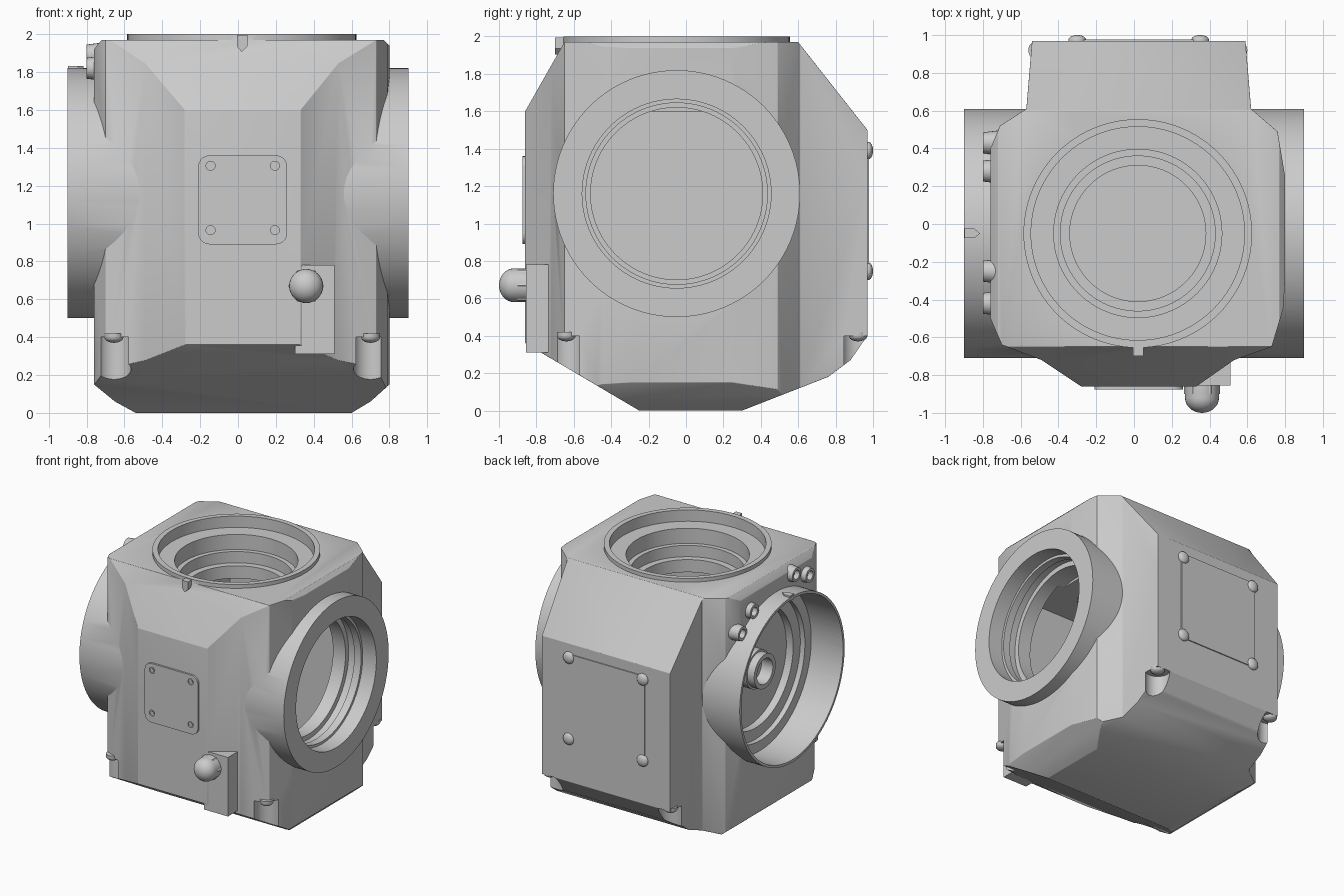
import bpy, bmesh, math
from mathutils import Vector, Matrix

if "Cube" in bpy.data.objects:
    bpy.data.objects.remove(bpy.data.objects["Cube"])


def finish(name, bm, smooth=True):
    bmesh.ops.remove_doubles(bm, verts=bm.verts, dist=1e-5)
    bmesh.ops.recalc_face_normals(bm, faces=bm.faces)
    me = bpy.data.meshes.new(name)
    bm.to_mesh(me)
    bm.free()
    ob = bpy.data.objects.new(name, me)
    bpy.context.collection.objects.link(ob)
    if smooth:
        shade(ob)
    return ob


def shade(ob):
    bpy.ops.object.select_all(action='DESELECT')
    ob.select_set(True)
    bpy.context.view_layer.objects.active = ob
    bpy.ops.object.shade_smooth_by_angle(angle=math.radians(30))


def prism(name, pts, axis, a, b):
    """Extrude a 2D outline along one axis from a to b."""
    put = {'X': lambda u, v, w: (w, u, v), 'Y': lambda u, v, w: (u, w, v),
           'Z': lambda u, v, w: (u, v, w)}[axis]
    bm = bmesh.new()
    f = bm.faces.new([bm.verts.new(put(u, v, a)) for u, v in pts])
    r = bmesh.ops.extrude_face_region(bm, geom=[f])
    d = Vector(put(0, 0, b - a))
    bmesh.ops.translate(bm, vec=d, verts=[g for g in r['geom'] if isinstance(g, bmesh.types.BMVert)])
    return finish(name, bm)


def box(name, lo, hi):
    return prism(name, [(lo[0], lo[1]), (hi[0], lo[1]), (hi[0], hi[1]), (lo[0], hi[1])], 'Z', lo[2], hi[2])


def lathe(name, prof, origin, direction, n=64):
    """Revolve (radius, height) points around a direction."""
    bm = bmesh.new()
    vs = [bm.verts.new((r, 0, h)) for r, h in prof]
    es = [bm.edges.new(p) for p in zip(vs, vs[1:])]
    bmesh.ops.spin(bm, geom=vs + es, cent=(0, 0, 0), axis=(0, 0, 1), angle=2 * math.pi, steps=n)
    q = Vector(direction).to_track_quat('Z', 'Y').to_matrix().to_4x4()
    bm.transform(Matrix.Translation(origin) @ q)
    return finish(name, bm)


def disc(name, r, origin, direction, h, n=32):
    return lathe(name, [(0, 0), (r, 0), (r, h), (0, h)], origin, direction, n)


def dome(name, r, origin, direction, h):
    pts = [(r * math.cos(t), h * math.sin(t)) for t in [i * math.pi / 12 for i in range(6)]]
    return lathe(name, [(0, -.02), (r, -.02)] + pts + [(0, h)], origin, direction, 24)


def boolean(ob, tool, op):
    m = ob.modifiers.new(op, 'BOOLEAN')
    m.operation, m.object, m.solver = op, tool, 'EXACT'
    bake(ob)
    bpy.data.objects.remove(tool)


def bake(ob):
    bpy.context.view_layer.objects.active = ob
    for m in list(ob.modifiers):
        bpy.ops.object.modifier_apply(modifier=m.name)


# housing: three outlines intersected, edges softened
plan = [(-.28, -.86), (.33, -.86), (.53, -.72), (.73, -.65), (.79, -.45), (.80, -.3), (.80, .25),
        (.76, .49), (.62, .61), (.59, .97), (-.54, .97), (-.57, .61), (-.71, .52), (-.76, .4),
        (-.76, -.5), (-.70, -.64), (-.49, -.72)]
side = [(-.25, 0), (.3, 0), (.76, .18), (.88, .27), (.97, .4), (.97, 1.5), (.6, 1.97), (-.65, 1.97),
        (-.86, 1.6), (-.86, .36)]
front = [(-.54, 0), (.6, 0), (.70, .06), (.80, .15), (.80, 1.94), (.77, 1.97), (-.72, 1.97),
         (-.76, 1.92), (-.76, .15), (-.65, .06)]
body = prism('housing', plan, 'Z', -.1, 2.1)
boolean(body, prism('cut', side, 'X', -1.2, 1.2), 'INTERSECT')
boolean(body, prism('cut', front, 'Y', -1.2, 1.2), 'INTERSECT')
bv = body.modifiers.new('bevel', 'BEVEL')
bv.width, bv.segments, bv.limit_method, bv.angle_limit = .015, 2, 'ANGLE', math.radians(28)
bake(body)

# side flanges, raised top ring, knob block
CY, CZ, TX = -.05, 1.16, .02
boolean(body, lathe('add', [(0, -.3), (.66, -.3), (.66, .3), (0, .3)], (-.6, CY, CZ), (-1, 0, 0), 96), 'UNION')
boolean(body, lathe('add', [(0, -.25), (.66, -.25), (.66, .3), (0, .3)], (.6, CY, CZ), (1, 0, 0), 96), 'UNION')
boolean(body, disc('add', .605, (TX, CY, 1.85), (0, 0, 1), .15, 96), 'UNION')
boolean(body, box('add', (.3, -.855, .31), (.51, -.6, .78)), 'UNION')

# inner chamber and stepped bores
boolean(body, box('cut', (-.42, -.52, .34), (.55, .5, 1.6)), 'DIFFERENCE')
boolean(body, lathe('cut', [(0, .95), (.505, .95), (.505, .78), (.485, .78), (.485, .72), (.5, .72),
                            (.5, .66), (.46, .66), (.46, .5), (0, .5)], (0, CY, CZ), (1, 0, 0), 96), 'DIFFERENCE')
boolean(body, lathe('cut', [(0, .95), (.64, .95), (.64, .62), (.56, .62), (.56, .58), (.47, .58),
                            (.47, .52), (0, .52)], (0, CY, CZ), (-1, 0, 0), 96), 'DIFFERENCE')
boolean(body, lathe('cut', [(0, 2.1), (.565, 2.1), (.565, 1.91), (.445, 1.91), (.445, 1.79), (.41, 1.79),
                            (.41, 1.7), (.36, 1.7), (.36, 1.5), (0, 1.5)], (TX, CY, 0), (0, 0, 1), 96), 'DIFFERENCE')

# bolt pockets at the lower corners
for x, y in [(-.655, -.64), (.70, -.64), (-.51, .92), (.55, .92)]:
    boolean(body, disc('cut', .09, (x, y, -.1), (0, 0, 1), .5), 'DIFFERENCE')
    dome('pocket_bolt', .05, (x, y, .4), (0, 0, -1), .03)
shade(body)

# hub inside the left opening
lathe('left_hub', [(0, .5), (.15, .5), (.15, .6), (.135, .6), (.135, .66), (.1, .66), (.1, .56), (0, .56)],
      (0, CY, CZ), (-1, 0, 0), 48)

# bolt bosses around the left flange
for y, z in [(.43, 1.68), (.28, 1.80), (-.25, 1.89), (-.42, 1.82)]:
    lathe('flange_boss', [(0, .68), (.07, .68), (.055, .80), (.035, .80), (.035, .74), (0, .74)],
          (0, y, z), (-1, 0, 0), 24)


# cover plates
def rounded(x0, x1, z0, z1, r):
    pts = []
    for k, (cx, cz) in enumerate([(x1 - r, z1 - r), (x0 + r, z1 - r), (x0 + r, z0 + r), (x1 - r, z0 + r)]):
        for i in range(6):
            t = (k + i / 5) * math.pi / 2
            pts.append((cx + r * math.cos(t), cz + r * math.sin(t)))
    return pts


plate = prism('front_plate', rounded(-.21, .26, .89, 1.36, .06), 'Y', -.875, -.84)
for x in (-.145, .195):
    for z in (.965, 1.305):
        boolean(plate, disc('cut', .024, (x, -.89, z), (0, 1, 0), .025, 16), 'DIFFERENCE')
        disc('front_plate_screw', .014, (x, -.871, z), (0, 1, 0), .02, 6)
shade(plate)
prism('back_plate', rounded(-.32, .37, .72, 1.42, .02), 'Y', .95, .978)
for x in (-.30, .35):
    for z in (.745, 1.39):
        dome('back_plate_bolt', .047, (x, .975, z), (0, 1, 0), .025)

# round knob on a hexagonal collar
disc('knob_collar', .095, (.36, -.84, .67), (0, -1, 0), .06, 6)
arc = [(.09 * math.cos(i * math.pi / 16), .08 + .08 * math.sin(i * math.pi / 16)) for i in range(8)]
lathe('knob', [(0, 0), (.09, 0)] + arc + [(0, .16)], (.36, -.84, .67), (0, -1, 0), 32)

# pointed alignment markers on the top ring and the left flange
prism('front_marker', [(-.005, 1.995), (-.005, 1.935), (.02, 1.905), (.05, 1.935), (.05, 1.995)], 'Y', -.70, -.62)
prism('left_marker', [(-.897, -.075), (-.845, -.075), (-.815, -.05), (-.845, -.025), (-.897, -.025)], 'Z', 1.79, 1.832)
